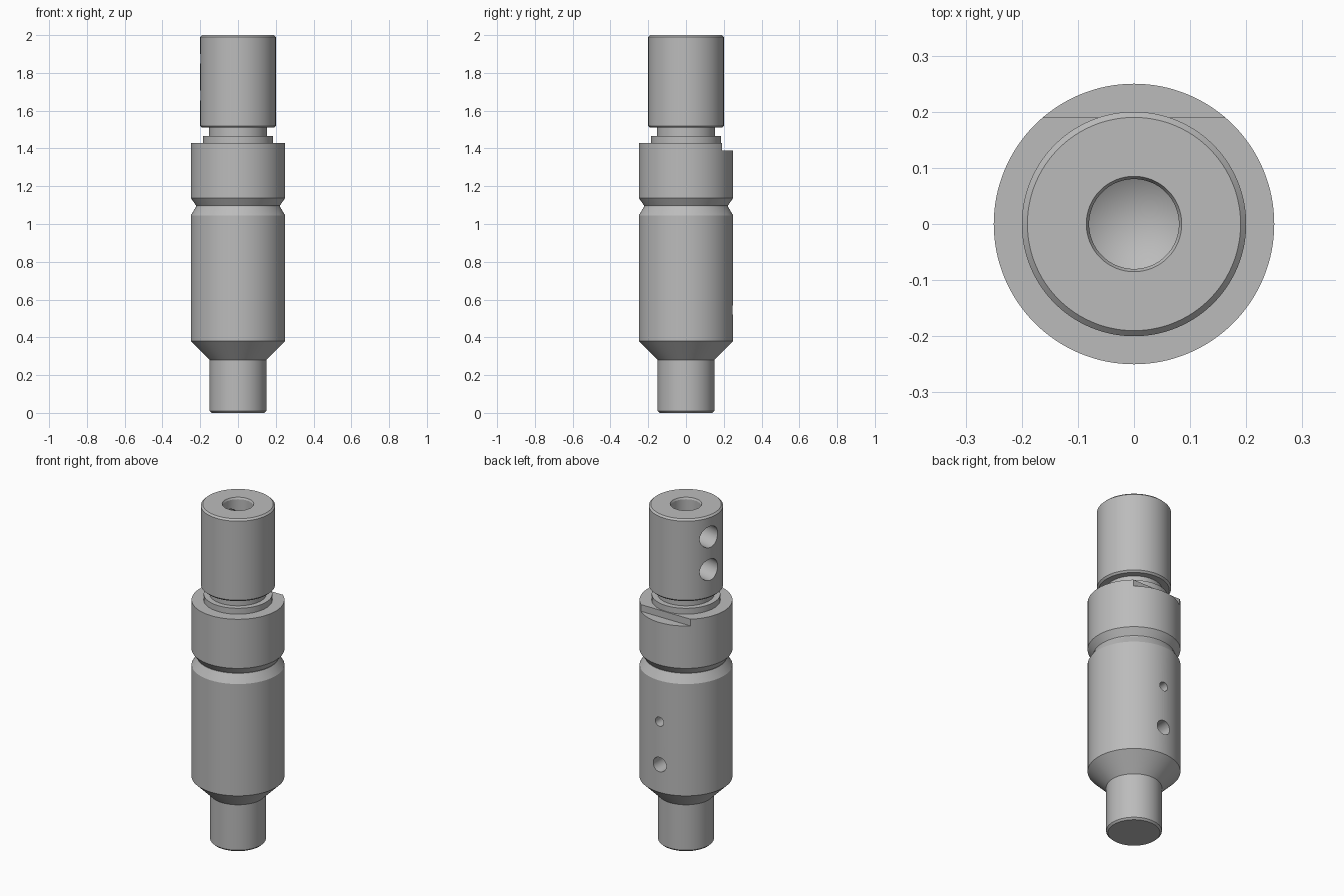
import bpy, bmesh, math
from mathutils import Matrix, Vector

if "Cube" in bpy.data.objects:
    bpy.data.objects.remove(bpy.data.objects["Cube"])

steel = bpy.data.materials.new("grey steel")
steel.diffuse_color = (0.5, 0.5, 0.5, 1)
steel.use_nodes = True
steel.node_tree.nodes["Principled BSDF"].inputs["Base Color"].default_value = steel.diffuse_color


def lathe(name, profile, steps):
    """Closed solid of revolution about z from (radius, height) points."""
    bm = bmesh.new()
    vs = [bm.verts.new((r, 0, z)) for r, z in profile]
    es = [bm.edges.new(p) for p in zip(vs, vs[1:])]
    bmesh.ops.spin(bm, geom=vs + es, cent=(0, 0, 0), axis=(0, 0, 1),
                   angle=math.tau, steps=steps, use_merge=True)
    bmesh.ops.remove_doubles(bm, verts=bm.verts, dist=1e-5)
    bmesh.ops.dissolve_degenerate(bm, edges=bm.edges, dist=1e-6)
    bmesh.ops.recalc_face_normals(bm, faces=bm.faces)
    me = bpy.data.meshes.new(name)
    bm.to_mesh(me)
    bm.free()
    me.materials.append(steel)
    ob = bpy.data.objects.new(name, me)
    bpy.context.collection.objects.link(ob)
    return ob


def cut(body, cutter):
    """Subtract the cutter from the body and remove the cutter."""
    cutter.hide_render = True
    bpy.context.view_layer.objects.active = body
    mod = body.modifiers.new("cut", 'BOOLEAN')
    mod.operation = 'DIFFERENCE'
    mod.solver = 'EXACT'
    mod.object = cutter
    bpy.ops.object.modifier_apply(modifier=mod.name)
    bpy.data.objects.remove(cutter)


def drill(body, degrees, surface, z, radius, depth):
    """Radial hole with a conical tip, entering from the given direction."""
    c = lathe("drill_cutter", [(0, -depth - radius * 0.5), (radius, -depth),
                               (radius, 0.1), (0, 0.1)], 48)
    a = math.radians(degrees)
    d = Vector((math.cos(a), math.sin(a), 0))
    turn = d.to_track_quat('Z', 'Y').to_matrix().to_4x4()
    c.data.transform(Matrix.Translation(d * surface + Vector((0, 0, z))) @ turn)
    cut(body, c)


# turned body: shank, taper, barrel, groove, collar, neck, head, blind bore
body = lathe("turned_body", [
    (0, 0), (0.14, 0), (0.15, 0.01), (0.15, 0.28), (0.25, 0.38),
    (0.25, 1.045), (0.222, 1.092), (0.222, 1.098), (0.25, 1.138),
    (0.25, 1.43), (0.185, 1.43), (0.185, 1.465), (0.153, 1.465),
    (0.153, 1.51), (0.19, 1.51), (0.2, 1.52), (0.2, 1.99), (0.19, 2.0),
    (0.085, 2.0), (0.08, 1.99), (0.08, 1.56), (0, 1.51)], 128)

# step cut in the back of the collar
bpy.ops.mesh.primitive_cube_add(size=1, location=(0, 0.29, 1.425))
step = bpy.context.object
step.name = "step_cutter"
step.scale = (1, 0.2, 0.07)
cut(body, step)

# two screw holes in the head, reaching the bore
for z in (1.875, 1.68):
    drill(body, 165, 0.2, z, 0.063, 0.14)

# two blind holes in the back of the barrel
drill(body, 90, 0.25, 0.80, 0.027, 0.12)
drill(body, 90, 0.25, 0.545, 0.043, 0.12)

bpy.ops.object.select_all(action='DESELECT')
body.select_set(True)
bpy.context.view_layer.objects.active = body
bpy.ops.object.shade_smooth_by_angle(angle=math.radians(25))
